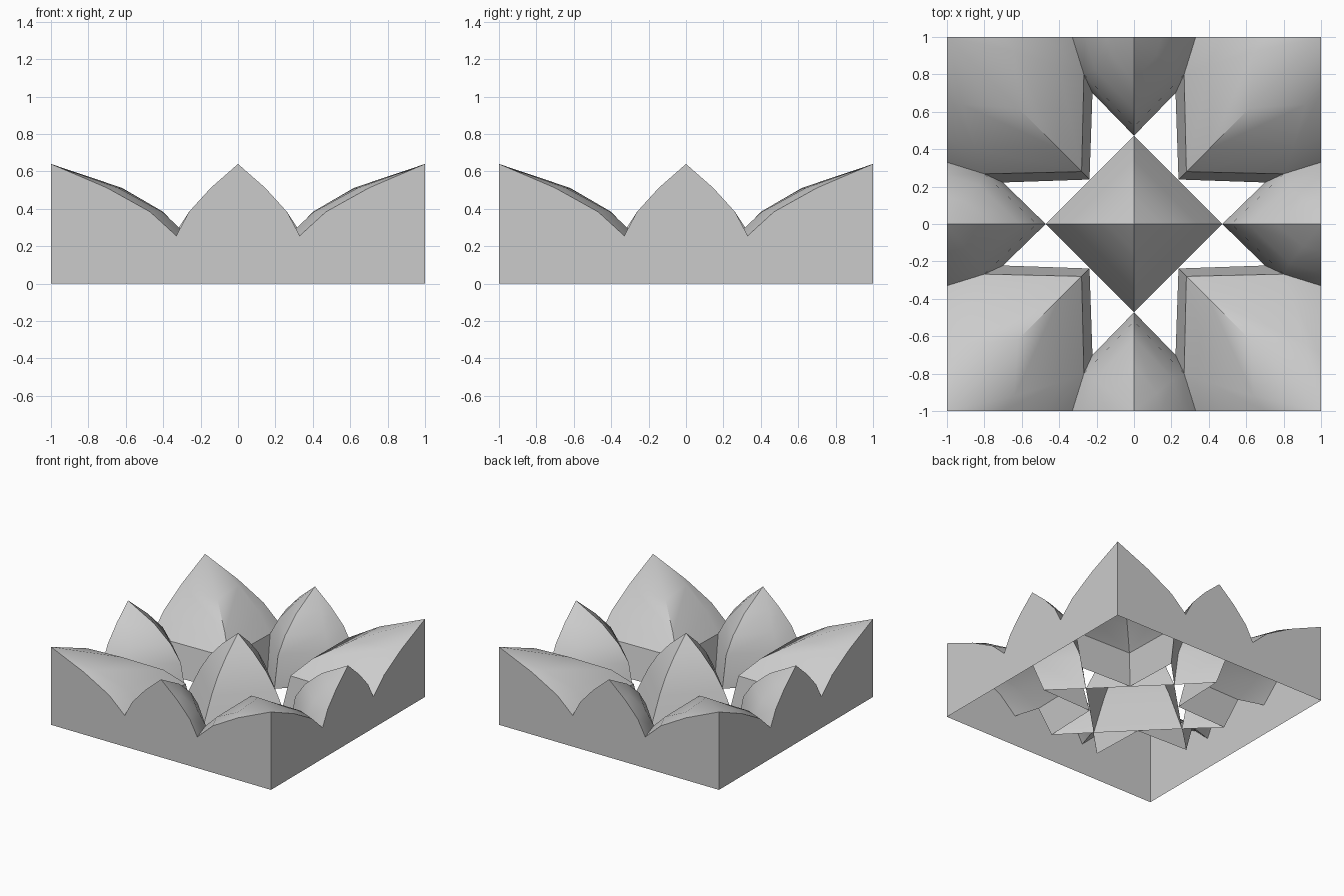
import bpy
import bmesh
from math import radians
from mathutils import Matrix

cube = bpy.data.objects.get("Cube")
if cube:
    bpy.data.objects.remove(cube)

stone = bpy.data.materials.new("grey stone")
stone.use_nodes = True
GREY = (0.6, 0.6, 0.6, 1)
stone.diffuse_color = GREY
stone.node_tree.nodes["Principled BSDF"].inputs["Base Color"].default_value = GREY

# Heights shared by every vault curve, from foot to peak
LEVELS = [0, 0.256, 0.384, 0.512, 0.64]


def curve(points):
    """Lift plan points onto the upper levels; short curves start higher up."""
    heights = LEVELS[len(LEVELS) - len(points):]
    return [(x, y, z) for (x, y), z in zip(points, heights)]


def loft(bm, a, b):
    """Skin two curves from the peak down as far as both reach."""
    for i in range(1, min(len(a), len(b))):
        corners = [a[-i - 1], a[-i], b[-i], b[-i - 1]]
        unique = list(dict.fromkeys(corners))
        bm.faces.new([bm.verts.new(p) for p in unique])


def finish(name, bm, outward):
    """Repeat the piece around the centre and make it an object."""
    base = list(bm.faces)
    for turn in range(1, 4):
        copy = bmesh.ops.duplicate(bm, geom=base + list({e for f in base for e in f.edges})
                                   + list({v for f in base for v in f.verts}))
        verts = [g for g in copy["geom"] if isinstance(g, bmesh.types.BMVert)]
        bmesh.ops.rotate(bm, verts=verts, cent=(0, 0, 0),
                         matrix=Matrix.Rotation(radians(90 * turn), 3, "Z"))
    bmesh.ops.remove_doubles(bm, verts=bm.verts, dist=0.0005)
    bm.normal_update()
    for f in bm.faces:
        side = f.normal.dot(f.calc_center_median()) if outward else f.normal.z
        if side < 0:
            f.normal_flip()
    mesh = bpy.data.meshes.new(name)
    bm.to_mesh(mesh)
    bm.free()
    mesh.materials.append(stone)
    obj = bpy.data.objects.new(name, mesh)
    bpy.context.collection.objects.link(obj)
    bpy.ops.object.select_all(action="DESELECT")
    obj.select_set(True)
    bpy.context.view_layer.objects.active = obj
    bpy.ops.object.shade_smooth_by_angle(angle=radians(30))


def mirrored(points, swap=False):
    return [(y, x, z) if swap else (-x, y, z) for x, y, z in points]


# Central vault: four curved faces between ridges on the axes
ridge = curve([(r, 0) for r in (0.472, 0.345, 0.262, 0.146, 0)])
bm = bmesh.new()
loft(bm, ridge, mirrored(ridge, swap=True))
finish("central_vault", bm, False)

# Corner vaults: diagonal ridge, shared seam, curve on the wall
ridge = curve([(r, r) for r in (0.238, 0.28, 0.40, 0.62, 1)])
seam = curve([(0.222, 0.70), (0.268, 0.80), (0.405, 0.85), (0.64, 0.92), (1, 1)])
corner_wall = curve([(x, 1) for x in (0.33, 0.47, 0.70, 1)])
bm = bmesh.new()
for a, b in ((ridge, seam), (seam, corner_wall)):
    loft(bm, a, b)
    loft(bm, mirrored(a, swap=True), mirrored(b, swap=True))
finish("corner_vaults", bm, False)

# Side half vaults: ridge toward the centre, shared seam, curve on the wall
ridge = curve([(0, y) for y in (0.472, 0.52, 0.61, 0.76, 1)])
seam = curve([(0.222, 0.70), (0.268, 0.80), (0.21, 0.83), (0.12, 0.905), (0, 1)])
side_wall = curve([(x, 1) for x in (0.33, 0.262, 0.146, 0)])
bm = bmesh.new()
for a, b in ((ridge, seam), (seam, side_wall)):
    loft(bm, a, b)
    loft(bm, mirrored(a), mirrored(b))
finish("side_vaults", bm, False)

# Outer walls: upright panels cut along the vault curves
half = corner_wall[::-1] + side_wall[1:]
outline = [(-1, 1, 0), (1, 1, 0)] + half + mirrored(half[-2::-1])
bm = bmesh.new()
bm.faces.new([bm.verts.new(p) for p in outline])
finish("outer_walls", bm, True)
